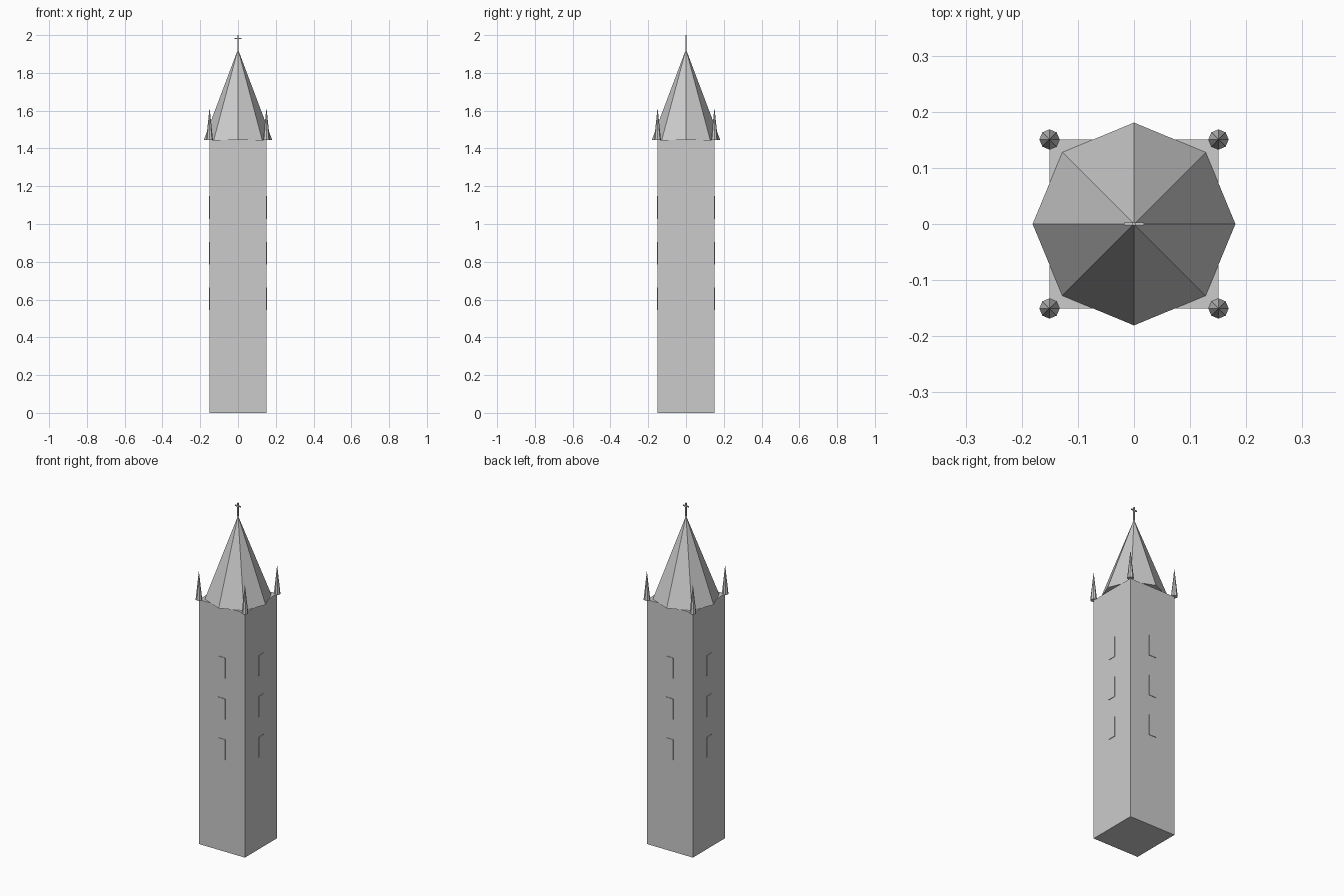
import bpy
from math import pi

if "Cube" in bpy.data.objects:
    bpy.data.objects.remove(bpy.data.objects["Cube"])

HALF = 0.1506      # half width of the tower
TOP = 1.446        # top of the masonry


def box(name, centre, size):
    bpy.ops.mesh.primitive_cube_add(size=1, location=centre)
    ob = bpy.context.object
    ob.name = name
    ob.scale = size
    bpy.ops.object.transform_apply(location=False, rotation=False, scale=True)
    return ob


def cone(name, x, y, z, radius, height):
    # eight-sided pyramid with corners on the main axes
    bpy.ops.mesh.primitive_cone_add(vertices=8, radius1=radius, radius2=0,
                                    depth=height, location=(x, y, z + height / 2))
    bpy.context.object.name = name


# Square shaft
box("tower_shaft", (0, 0, TOP / 2), (2 * HALF, 2 * HALF, TOP))

# Main spire
cone("spire", 0, 0, TOP, 0.1807, 0.479)

# Corner pinnacles
for sx in (-1, 1):
    for sy in (-1, 1):
        cone("corner_pinnacle", sx * HALF, sy * HALF, TOP, 0.018, 0.171)

# Thin raised window panels, three on each side
for z in (0.604, 0.845, 1.087):
    for s in (-1, 1):
        box("window_panel", (0, s * HALF, z), (0.048, 0.006, 0.12))
        box("window_panel", (s * HALF, 0, z), (0.006, 0.048, 0.12))

# Cross on the tip
box("cross_post", (0, 0, 1.96), (0.006, 0.006, 0.08))
box("cross_arm", (0, 0, 1.982), (0.036, 0.006, 0.006))
